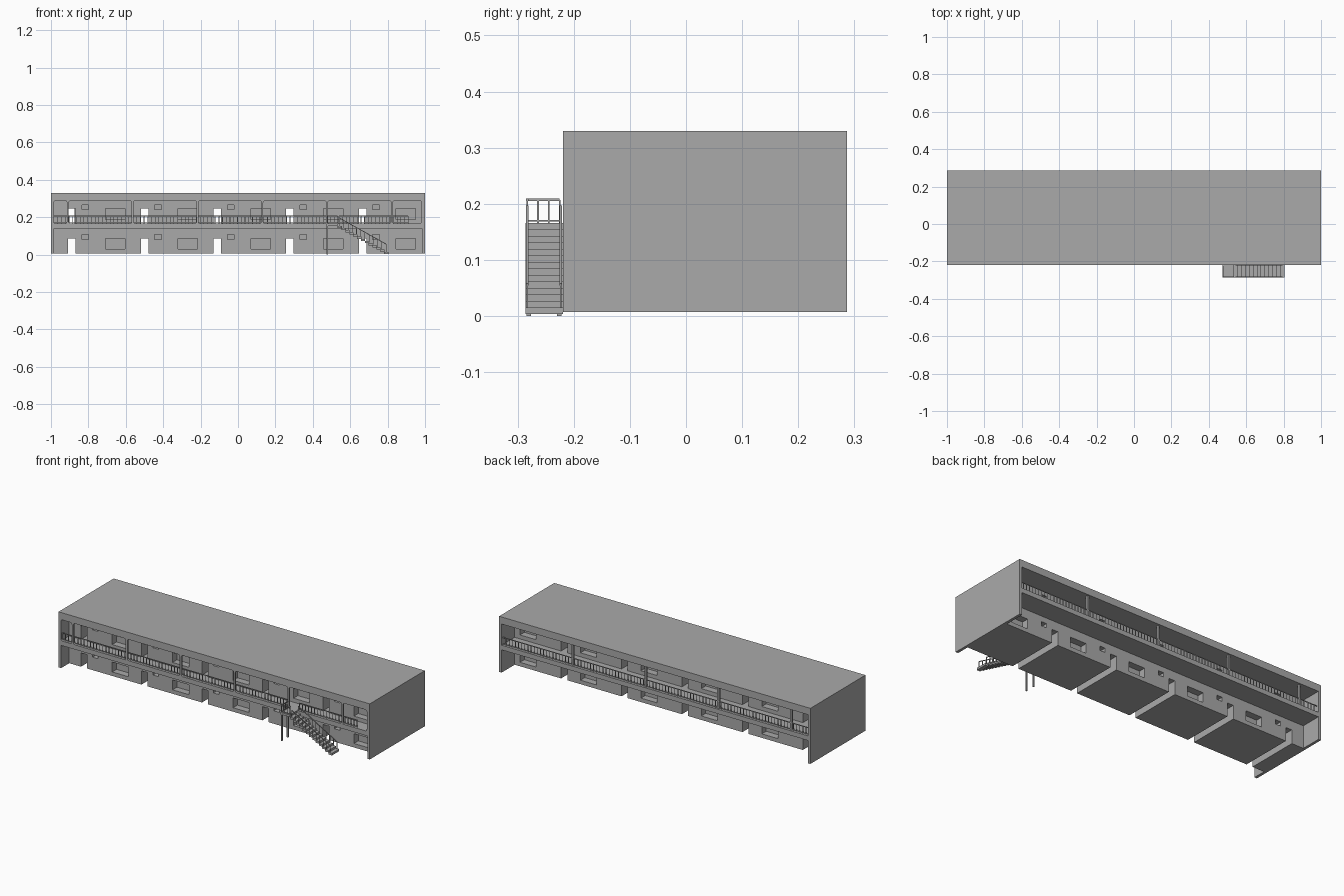
import bpy
import bmesh
import math
from mathutils import Matrix, Vector

if "Cube" in bpy.data.objects:
    bpy.data.objects.remove(bpy.data.objects["Cube"])

GREY = bpy.data.materials.new("concrete_grey")
GREY.use_nodes = True
COLOUR = (0.4, 0.4, 0.4, 1)
GREY.diffuse_color = COLOUR
GREY.node_tree.nodes["Principled BSDF"].inputs["Base Color"].default_value = COLOUR

# Main levels and depths
BASE, SLAB, FLOOR, CEILING, ROOF = 0.007, 0.139, 0.166, 0.289, 0.33
FRONT, BACK = -0.219, 0.287
FRONT_WALL, BACK_WALL = FRONT + 0.075, BACK - 0.12
INNER = 0.984
RAIL_TOP = 0.209


def boxes(name, spans):
    """One mesh object made of boxes given as (x0, x1, y0, y1, z0, z1)."""
    bm = bmesh.new()
    for x0, x1, y0, y1, z0, z1 in spans:
        size = Matrix.Diagonal((x1 - x0, y1 - y0, z1 - z0, 1))
        mid = Matrix.Translation(((x0 + x1) / 2, (y0 + y1) / 2, (z0 + z1) / 2))
        bmesh.ops.create_cube(bm, size=1, matrix=mid @ size)
    return finish(name, bm)


def finish(name, bm):
    mesh = bpy.data.meshes.new(name)
    bm.to_mesh(mesh)
    bm.free()
    mesh.materials.append(GREY)
    obj = bpy.data.objects.new(name, mesh)
    bpy.context.collection.objects.link(obj)
    return obj


def rounded(x0, x1, z0, z1, r):
    """Outline of a rectangle with rounded corners."""
    pts = []
    corners = [(x1 - r, z1 - r), (x0 + r, z1 - r), (x0 + r, z0 + r), (x1 - r, z0 + r)]
    for quarter, (cx, cz) in enumerate(corners):
        for step in range(4):
            a = math.pi / 2 * (quarter + step / 3)
            pts.append((cx + r * math.cos(a), cz + r * math.sin(a)))
    return pts


def bar(bm, a, b, width):
    """Square bar between two points."""
    a, b = Vector(a), Vector(b)
    way = b - a
    turn = way.to_track_quat('Z', 'Y').to_matrix().to_4x4()
    size = Matrix.Diagonal((width, width, way.length, 1))
    bmesh.ops.create_cube(bm, size=1, matrix=Matrix.Translation((a + b) / 2) @ turn @ size)


def railing(name, a, b, height=RAIL_TOP - FLOOR, gap=0.02, low_rail=True):
    """Handrail, bottom rail and balusters along a line."""
    bm = bmesh.new()
    a, b = Vector(a), Vector(b)
    up = Vector((0, 0, height - 0.002))
    bar(bm, a + up, b + up, 0.004)
    if low_rail:
        low = Vector((0, 0, 0.004))
        bar(bm, a + low, b + low, 0.003)
    count = max(1, round((b - a).length / gap))
    for i in range(count + 1):
        foot = a.lerp(b, i / count)
        bar(bm, foot, foot + up, 0.003)
    return finish(name, bm)


# Shell: end walls, roof and gallery slab
boxes("end_walls", [(s * 0.992 - 0.008, s * 0.992 + 0.008, FRONT, BACK, BASE, ROOF) for s in (-1, 1)])
boxes("roof_slab", [(-INNER, INNER, FRONT, BACK, CEILING, ROOF)])
boxes("gallery_slab", [(-INNER, INNER, FRONT, BACK, SLAB, FLOOR)])

# Rooms on both storeys, with passages and recessed windows cut out
DOORS = [-0.888 + 0.3885 * i for i in range(5)]
RECESS = 0.04
for storey, z0, z1 in (("lower", BASE, SLAB), ("upper", FLOOR, CEILING)):
    rooms = boxes(storey + "_rooms", [(-INNER, INNER, FRONT_WALL, BACK_WALL, z0, z1)])
    holes = []
    for x in DOORS:
        holes.append((x - 0.02, x + 0.02, FRONT_WALL - 0.1, BACK_WALL + 0.1, z0 - 0.01, z0 + 0.08))
        for y in (FRONT_WALL, BACK_WALL):
            y0, y1 = y - RECESS, y + RECESS
            holes.append((x + 0.054, x + 0.09, y0, y1, z0 + 0.075, z0 + 0.1))
            holes.append((x + 0.18, x + 0.284, y0, y1, z0 + 0.023, z0 + 0.08))
    cutter = boxes("room_cutter", holes)
    cut = rooms.modifiers.new("openings", 'BOOLEAN')
    cut.operation, cut.solver, cut.object = 'DIFFERENCE', 'EXACT', cutter
    bpy.context.view_layer.update()
    result = bpy.data.meshes.new_from_object(rooms.evaluated_get(bpy.context.evaluated_depsgraph_get()))
    rooms.modifiers.clear()
    rooms.data = result
    bpy.data.objects.remove(cutter)

# Front frame of the upper gallery, with rounded openings
POSTS = [-0.99] + [-0.91 + 0.3466 * i for i in range(6)] + [0.986]
curve = bpy.data.curves.new("front_frame", 'CURVE')
curve.dimensions, curve.fill_mode, curve.extrude = '2D', 'BOTH', 0.005
outlines = [[(-0.999, SLAB), (0.999, SLAB), (0.999, ROOF - 0.001), (-0.999, ROOF - 0.001)]]
outlines += [rounded(p + 0.005, q - 0.005, FLOOR, CEILING, 0.01) for p, q in zip(POSTS, POSTS[1:])]
for points in outlines:
    spline = curve.splines.new('POLY')
    spline.points.add(len(points) - 1)
    for point, (x, z) in zip(spline.points, points):
        point.co = (x, z, 0, 1)
    spline.use_cyclic_u = True
curve.materials.append(GREY)
frame = bpy.data.objects.new("front_frame", curve)
frame.rotation_euler.x = math.pi / 2
frame.location.y = FRONT + 0.0052
bpy.context.collection.objects.link(frame)

# Back gallery posts
boxes("back_posts", [(x - 0.006, x + 0.006, BACK - 0.022, BACK - 0.01, FLOOR, CEILING)
                     for x in (0.537, 0.068, -0.4, -0.868)])

# Gallery railings, open at the stair landing
railing("front_railing_long", (-INNER, FRONT + 0.012, FLOOR), (0.478, FRONT + 0.012, FLOOR))
railing("front_railing_short", (0.54, FRONT + 0.012, FLOOR), (0.91, FRONT + 0.012, FLOOR))
railing("back_railing", (-INNER, BACK - 0.012, FLOOR), (INNER, BACK - 0.012, FLOOR))

# Outside stair: landing on two legs, and a straight flight
OUT = -0.286
LAND_X, STEP_X, END_X = 0.472, 0.533, 0.802
boxes("stair_landing", [(LAND_X, STEP_X, OUT, FRONT, FLOOR - 0.012, FLOOR)])
boxes("landing_legs", [(0.474, 0.482, y - 0.004, y + 0.004, 0, FLOOR - 0.012) for y in (-0.28, -0.226)])
STEPS = 13
run = (END_X - STEP_X) / STEPS
rise = (FLOOR - 0.004) / (STEPS + 1)
boxes("stair_treads", [(STEP_X + i * run, STEP_X + (i + 1) * run + 0.002, OUT, FRONT,
                        FLOOR - (i + 2) * rise - 0.0005, FLOOR - (i + 1) * rise) for i in range(STEPS)])
railing("landing_end_railing", (0.477, OUT + 0.003, FLOOR), (0.477, FRONT - 0.006, FLOOR))
railing("landing_front_railing", (0.477, OUT + 0.003, FLOOR), (STEP_X, OUT + 0.003, FLOOR))
for side, y in (("outer", OUT + 0.003), ("inner", FRONT - 0.004)):
    railing(side + "_stair_railing", (STEP_X + run / 2, y, FLOOR - rise),
            (END_X - run / 2, y, FLOOR - STEPS * rise), gap=0.025, low_rail=False)
